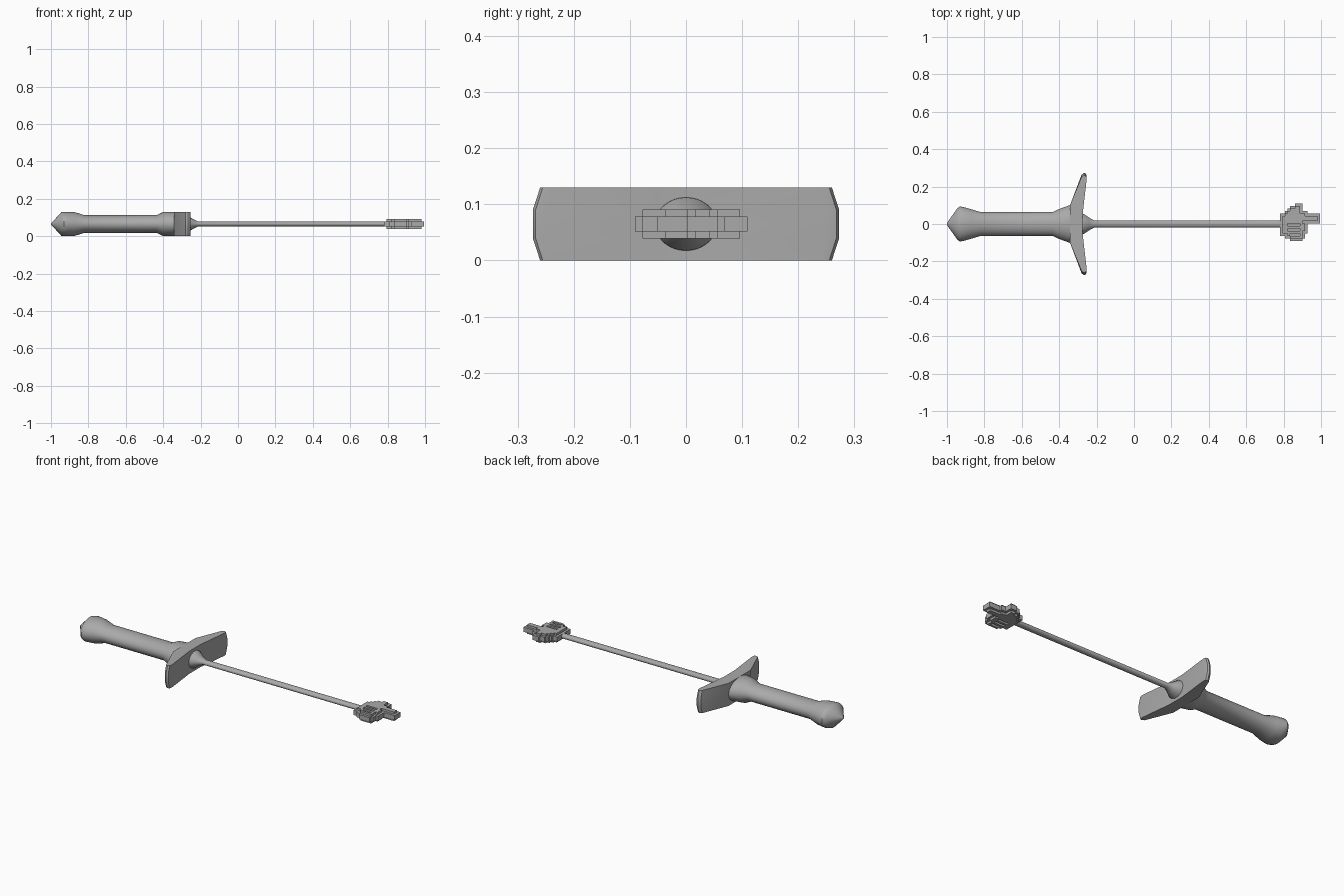
import bpy, bmesh, math

cube = bpy.data.objects.get("Cube")
if cube:
    bpy.data.objects.remove(cube, do_unlink=True)

MID = 0.065  # height of the long axis

grey = bpy.data.materials.new("grey metal")
grey.use_nodes = True
colour = (0.4, 0.4, 0.4, 1)
grey.diffuse_color = colour
grey.node_tree.nodes["Principled BSDF"].inputs["Base Color"].default_value = colour


def finish(name, bm, angle=None):
    """Turn a bmesh into a named object in the scene."""
    bmesh.ops.remove_doubles(bm, verts=bm.verts, dist=0.0001)
    bmesh.ops.recalc_face_normals(bm, faces=bm.faces)
    mesh = bpy.data.meshes.new(name)
    bm.to_mesh(mesh)
    bm.free()
    mesh.materials.append(grey)
    obj = bpy.data.objects.new(name, mesh)
    bpy.context.collection.objects.link(obj)
    if angle:
        bpy.ops.object.select_all(action="DESELECT")
        obj.select_set(True)
        bpy.context.view_layer.objects.active = obj
        bpy.ops.object.shade_smooth_by_angle(angle=math.radians(angle))


def loft(name, rings, angle):
    """Skin a row of closed rings and cap both ends."""
    bm = bmesh.new()
    loops = [[bm.verts.new(p) for p in ring] for ring in rings]
    count = len(loops[0])
    for a, b in zip(loops, loops[1:]):
        for i in range(count):
            j = (i + 1) % count
            bm.faces.new((a[i], a[j], b[j], b[i]))
    bm.faces.new(loops[0])
    bm.faces.new(loops[-1])
    finish(name, bm, angle)


def oval(x, ry, rz, sides=32):
    turns = [2 * math.pi * i / sides for i in range(sides)]
    return [(x, ry * math.cos(t), MID + rz * math.sin(t)) for t in turns]


# Grip with pointed pommel and flared front
grip = [(-1.0, 0.006, 0.004), (-0.985, 0.027, 0.019), (-0.945, 0.083, 0.063),
        (-0.93, 0.094, 0.065), (-0.91, 0.09, 0.065), (-0.875, 0.08, 0.064),
        (-0.82, 0.064, 0.047), (-0.435, 0.064, 0.047), (-0.4, 0.08, 0.064),
        (-0.34, 0.102, 0.065), (-0.3, 0.102, 0.064)]
loft("grip", [oval(*r) for r in grip], 40)

# Swept crossguard: half outline mirrored in y, ends tapered by height
half = [(-0.275, 0.05), (-0.253, 0.25), (-0.256, 0.268), (-0.266, 0.273),
        (-0.28, 0.265), (-0.342, 0.1)]
outline = half + [(x, -y) for x, y in reversed(half)]
rings = []
for z, reach in ((0, 0.26), (0.04, 0.273), (0.09, 0.273), (0.13, 0.26)):
    rings.append([(x, y * reach / 0.273 if abs(y) > 0.2 else y, z)
                  for x, y in outline])
loft("crossguard", rings, 30)

# Thin rod with a flared collar against the guard
rod = [(-0.28, 0.056, 0.048), (-0.27, 0.054, 0.047), (-0.24, 0.034, 0.026),
       (-0.213, 0.019, 0.0135), (0.79, 0.019, 0.0135)]
loft("rod", [oval(*r) for r in rod], 30)

# Blocky pointing hand: '#' is thick, 'o' is the thinner rim and finger grooves
HAND = ["......ooo.......",
        "....oo##o.......",
        "...o####o.......",
        "..o#####ooo.....",
        "oo########oooooo",
        "o##############o",
        "o##############o",
        "o########ooooooo",
        "o##ooooo##o.....",
        "o#########o.....",
        "o##ooooo##o.....",
        "o########oo.....",
        "ooo#oooo#o......",
        "..oo#####o......",
        "....ooooo......."]
THICK = {"#": 0.026, "o": 0.0135, ".": 0}
LEFT, TOP, CELL = 0.78, 0.11, 0.0134


def thickness(row, col):
    inside = 0 <= row < len(HAND) and 0 <= col < len(HAND[0])
    return THICK[HAND[row][col]] if inside else 0


bm = bmesh.new()
for row in range(len(HAND)):
    for col in range(len(HAND[0])):
        h = thickness(row, col)
        if not h:
            continue
        x, y = LEFT + col * CELL, TOP - row * CELL
        corners = [(x, y), (x + CELL, y), (x + CELL, y - CELL), (x, y - CELL)]
        around = [(row - 1, col), (row, col + 1), (row + 1, col), (row, col - 1)]
        for side in (1, -1):
            # Flat face, then walls wherever the neighbour is thinner
            face = [bm.verts.new((a, b, MID + side * h)) for a, b in corners]
            bm.faces.new(face if side < 0 else face[::-1])
            for i, place in enumerate(around):
                low = thickness(*place)
                if low < h:
                    p, q = corners[i], corners[(i + 1) % 4]
                    wall = [(*p, MID + side * low), (*q, MID + side * low),
                            (*q, MID + side * h), (*p, MID + side * h)]
                    bm.faces.new([bm.verts.new(v) for v in wall])
finish("pointing_hand", bm)
